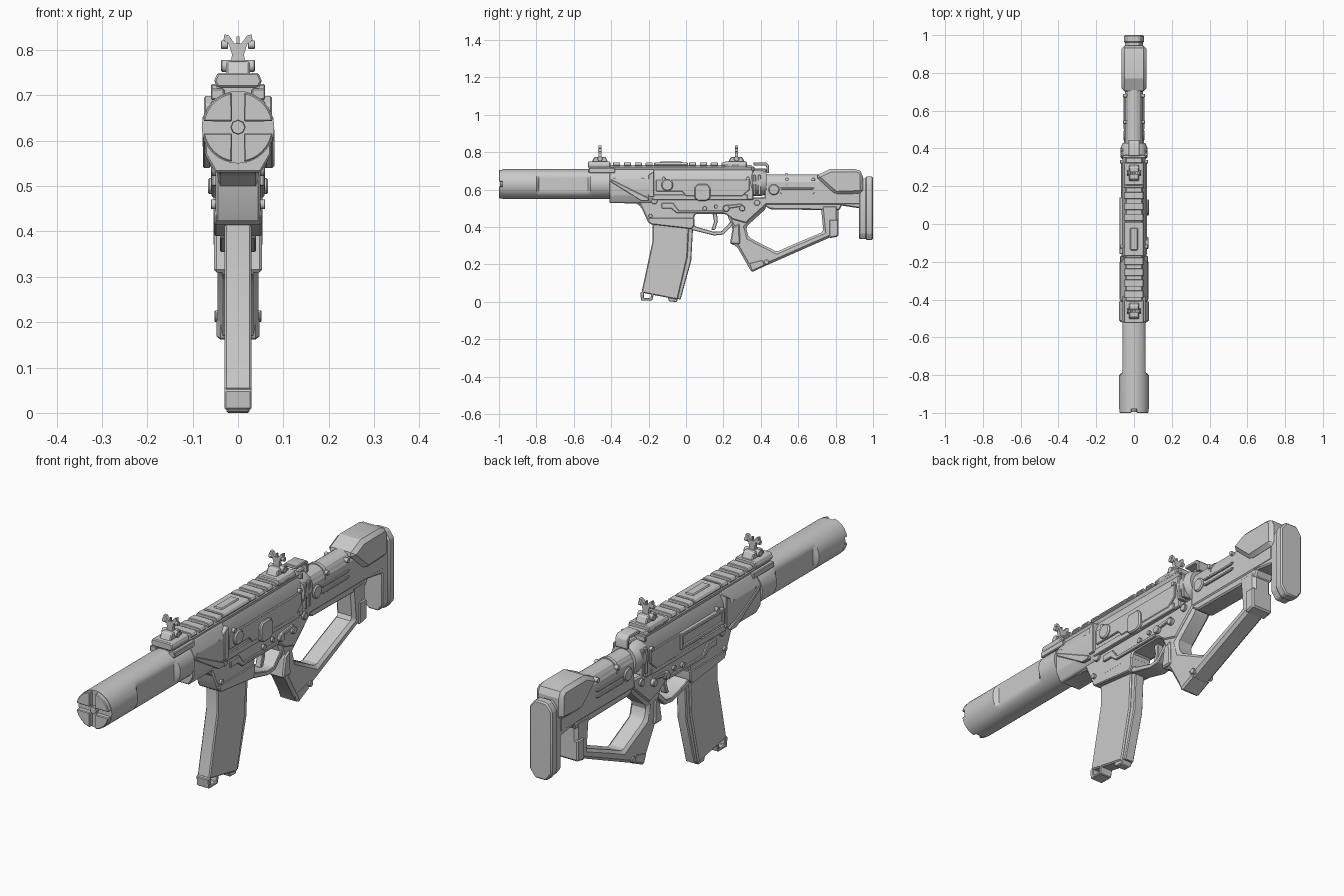
import bpy, bmesh, math
from mathutils import Vector

AX = {'X': lambda u, v, w: (w, u, v), 'Y': lambda u, v, w: (u, w, v), 'Z': lambda u, v, w: (u, v, w)}


def finish(name, bm, bevel=0.0):
    bmesh.ops.recalc_face_normals(bm, faces=bm.faces)
    if bevel:
        edges = [e for e in bm.edges if len(e.link_faces) == 2 and e.calc_face_angle(0) > 0.5]
        bmesh.ops.bevel(bm, geom=edges, offset=bevel, segments=1, affect='EDGES', clamp_overlap=True)
    me = bpy.data.meshes.new(name)
    bm.to_mesh(me)
    bm.free()
    ob = bpy.data.objects.new(name, me)
    bpy.context.collection.objects.link(ob)
    return ob


def prism(name, pts, a, b, axis='X', bevel=0.0):
    """Extrude a 2D outline from a to b along an axis."""
    bm = bmesh.new()
    f = bm.faces.new([bm.verts.new(AX[axis](u, v, a)) for u, v in pts])
    r = bmesh.ops.extrude_face_region(bm, geom=[f])
    d = Vector(AX[axis](0, 0, b - a))
    bmesh.ops.translate(bm, vec=d, verts=[g for g in r['geom'] if isinstance(g, bmesh.types.BMVert)])
    return finish(name, bm, bevel)


def slab(name, pts, half, bevel=0.0):
    return prism(name, pts, -half, half, 'X', bevel)


def box(name, x0, x1, y0, y1, z0, z1, bevel=0.0):
    return prism(name, [(y0, z0), (y1, z0), (y1, z1), (y0, z1)], x0, x1, 'X', bevel)


def lathe(name, rings, cz=0.63, n=32, clamp=None):
    """Closed tube along y from (y, radius) rings; clamp flattens chosen rings at +-x."""
    bm = bmesh.new()
    loops = []
    for i, (y, r) in enumerate(rings):
        lim = clamp[1] if clamp and i in clamp[0] else 9
        loops.append([bm.verts.new((max(-lim, min(lim, r * math.cos(2 * math.pi * k / n))), y,
                                    cz + r * math.sin(2 * math.pi * k / n))) for k in range(n)])
    for p, q in zip(loops, loops[1:]):
        for k in range(n):
            bm.faces.new((p[k], p[(k + 1) % n], q[(k + 1) % n], q[k]))
    bm.faces.new(loops[0])
    bm.faces.new(loops[-1])
    return finish(name, bm)


def ngon(cu, cv, r, n=12):
    return [(cu + r * math.cos(2 * math.pi * (k + .5) / n), cv + r * math.sin(2 * math.pi * (k + .5) / n)) for k in range(n)]


def pin(name, y, z, r, half, n=12):
    return prism(name, ngon(y, z, r, n), -half, half, 'X', r * .15)


# suppressor: tube with flat side panels, quartered muzzle face
lathe('suppressor', [(-.98, .08), (-.80, .08), (-.785, .08), (-.525, .08), (-.51, .08), (-.41, .08)], clamp=((2, 3), .061))
for q in range(4):
    a0 = q * math.pi / 2
    arc = [(.078 * math.cos(a0 + t), .63 + .078 * math.sin(a0 + t)) for t in [.17 + i * .1538 for i in range(9)]]
    c = a0 + math.pi / 4
    prism('muzzle_segment', [(.018 * math.cos(c), .63 + .018 * math.sin(c))] + arc, -1, -.975, 'Y', .003)
lathe('muzzle_hub', [(-.995, .015), (-.97, .017)], n=8)

# handguard
prism('handguard', [(-.05, .53), (.05, .53), (.073, .57), (.073, .66), (.045, .71), (-.045, .71), (-.073, .66), (-.073, .57)],
      -.41, -.17, 'Y', .004)
slab('handguard_underside', [(-.40, .57), (-.40, .53), (-.26, .525), (-.17, .43), (-.17, .57)], .045, .006)

# upper receiver and its raised side plates
prism('upper_receiver', [(-.062, .545), (.062, .545), (.062, .66), (.04, .712), (-.04, .712), (-.062, .66)],
      -.18, .36, 'Y', .004)
for s in (-1, 1):
    def side(name, pts, d0, d1, bevel=.003, s=s):
        return prism(name, pts, s * d0, s * d1, 'X', bevel)
    side('side_plate', [(-.16, .59), (-.02, .59), (0, .565), (.3, .565), (.34, .6), (.34, .655), (-.16, .655)], .05, .069)
    side('receiver_seam', [(-.18, .545), (.33, .545), (.33, .575), (-.18, .575)], .05, .066)
    side('handguard_rib', [(-.40, .655), (-.40, .64), (-.24, .54), (-.20, .54), (-.20, .555)], .06, .077)
    side('handguard_band', [(-.2, .56), (-.17, .56), (-.17, .7), (-.2, .68)], .04, .075)
    side('rail_clamp', [(-.52, .69), (-.38, .69), (-.38, .715), (-.52, .715)], .03, .06)
    # magwell trim
    side('magwell_trim', [(-.13, .53), (-.07, .53), (-.04, .49), (.2, .49), (.2, .475), (-.05, .475), (-.08, .5), (-.13, .5)], .04, .058)
    # selector levers and fire control knobs
    side('selector_knob', ngon(.215, .5, .018), .04, .066)
    side('selector_lever', [(.2, .495), (.3, .51), (.3, .525), (.2, .515)], .04, .06)
    side('grip_button', ngon(.30, .5, .016), .04, .066)
    for y, z in ((-.38, .655), (-.23, .655), (-.12, .66), (.33, .66), (.54, .655), (.68, .655)):
        side('screw', ngon(y, z, .01, 8), .035, .073 if y < .4 else .057, .001)

# right-side bolt release tab and round boss, left-side ejection port frame
prism('bolt_release', [(.045, .555), (.065, .54), (.11, .54), (.13, .555), (.13, .61), (.115, .63), (.06, .63), (.045, .61)], .05, .08, 'X', .005)
prism('side_boss', ngon(-.10, .625, .032, 16), .05, .078, 'X', .005)
for z in (.585, .64):
    box('port_frame', -.078, -.05, -.16, .14, z, z + .015, .003)
for y in (-.16, .125):
    box('port_frame', -.078, -.05, y, y + .015, .585, .655, .003)

# lower receiver with magwell
slab('lower_receiver', [(-.25, .55), (-.25, .53), (-.20, .42), (.035, .42), (.05, .47), (.21, .47), (.25, .44), (.32, .42),
                        (.43, .52), (.43, .56)], .05, .006)
slab('magwell_lip', [(-.205, .435), (-.19, .415), (.03, .39), (.045, .41), (.045, .45), (-.2, .45)], .053, .004)

# trigger guard and trigger
slab('trigger_guard', [(.03, .42), (.03, .385), (.15, .355), (.2, .36), (.25, .41), (.25, .44), (.19, .378), (.15, .375), (.06, .40)],
     .04, .003)
slab('trigger', [(.14, .48), (.165, .48), (.17, .43), (.155, .385), (.135, .385), (.15, .43)], .014, .003)

# magazine: curved body, narrower spine, base plate with pull loop
slab('magazine', [(-.18, .44), (-.18, .32), (-.238, .05), (-.045, .012), (.008, .24), (.018, .44)], .03, .005)
slab('magazine_spine', [(-.02, .44), (-.03, .24), (-.07, .03), (-.03, .01), (.028, .22), (.04, .44)], .023, .004)
slab('magazine_floor', [(-.10, .03), (-.09, .002), (-.05, 0), (-.04, .02)], .025, .003)
slab('magazine_loop', [(-.225, .06), (-.245, .05), (-.24, .008), (-.18, .008), (-.17, .05), (-.185, .05), (-.19, .02), (-.226, .02)],
     .03, .003)

# thumbhole grip and lower strut in one open outline
slab('grip_frame', [(.22, .53), (.225, .45), (.25, .40), (.235, .31), (.27, .30), (.35, .16), (.77, .345), (.815, .36), (.815, .52),
                    (.72, .52), (.735, .375), (.58, .31), (.485, .268), (.335, .345), (.32, .40), (.43, .50), (.43, .53)], .045, .012)
slab('grip_front_ridge', [(.235, .31), (.29, .31), (.285, .42), (.25, .40)], .053, .006)
slab('grip_heel', [(.35, .158), (.43, .195), (.41, .23), (.33, .21)], .047, .008)
slab('strut_cap', [(.765, .34), (.815, .35), (.815, .44), (.765, .44)], .05, .006)
pin('strut_pin', .43, .213, .013, .052)

# receiver collar, stock tube, lower stock rail
lathe('collar', [(.345, .062), (.355, .072), (.40, .072), (.43, .06)], cz=.637, n=24)
for y in (.36, .385):
    box('collar_lug', -.072, .072, y, y + .015, .57, .68, .003)
prism('stock_body', [(-.048, .52), (.048, .52), (.048, .64), (.03, .675), (-.03, .675), (-.048, .64)], .42, .93, 'Y', .006)
lathe('buffer_tube', [(.42, .045), (.93, .045)], cz=.637, n=24)
slab('stock_underside', [(.42, .53), (.42, .515), (.45, .495), (.82, .49), (.84, .53)], .043, .006)
for s in (-1, 1):
    for z in (.576, .602):
        prism('stock_slot_edge', [(.51, z), (.68, z), (.69, z + .01), (.50, z + .01)], s * .04, s * .055, 'X', .002)
    prism('tube_boss', ngon(.47, .6, .03, 12), s * .03, s * .056, 'X', .005)
lathe('tube_ring', [(.53, .05), (.545, .05)], cz=.637, n=24)

# cheek piece: rounded roof section trimmed by a raked nose
nose = [(.69, .672), (.77, .71), (.92, .71), (.945, .69), (.945, .58), (.80, .575), (.77, .60)]
slab('cheek_piece', nose, .065, .022)
slab('stock_rear_block', [(.80, .60), (.94, .60), (.96, .52), (.93, .50), (.80, .52)], .046, .006)

# butt pad: capsule plates
def capsule(h, z0, z1):
    c = .4 * h
    return [(-h + c * 1.2, z0), (h - c * 1.2, z0), (h, z0 + c * 1.6), (h, z1 - c * 1.6), (h - c * 1.2, z1), (-h + c * 1.2, z1),
            (-h, z1 - c * 1.6), (-h, z0 + c * 1.6)]
prism('butt_plate', capsule(.047, .335, .66), .925, .965, 'Y', .004)
prism('butt_pad', capsule(.054, .332, .67), .96, 1.0, 'Y', .006)

# top rail with teeth and raised middle block
prism('rail_base', [(-.04, .70), (.04, .70), (.048, .72), (.04, .733), (-.04, .733), (-.048, .72)], -.51, .35, 'Y')
tooth = [(-.04, .722), (.04, .722), (.053, .731), (.045, .745), (-.045, .745), (-.053, .731)]
for i in range(12):
    y = -.39 + i * .058
    if not -.17 < y < .01:
        prism('rail_tooth', tooth, y, y + .038, 'Y', .002)
prism('rail_middle', tooth, -.17, .01, 'Y', .003)
box('rail_insert', -.02, .02, -.14, -.02, .74, .75, .004)

# folding sights
def sight(label, y):
    prism(label + '_mount', [(-.045, .718), (.045, .718), (.053, .731), (.045, .75), (-.045, .75), (-.053, .731)],
          y - .065, y + .055, 'Y', .004)
    slab(label + '_base', [(y - .045, .745), (y + .045, .745), (y + .03, .775), (y - .03, .775)], .026, .004)
    pin(label + '_hinge', y, .765, .014, .037)
    prism(label + '_neck', [(-.018, .76), (.018, .76), (.013, .79), (.02, .812), (.032, .822), (.03, .835), (.02, .832), (.008, .815),
                            (-.008, .815), (-.02, .832), (-.03, .835), (-.032, .822), (-.02, .812), (-.013, .79)],
          y - .008, y + .008, 'Y')
    box(label + '_post', -.003, .003, y - .004, y + .004, .81, .83)
    for s in (-1, 1):
        prism(label + '_dial', ngon(y, .812, .01, 8), s * .022, s * .037, 'X', .001)
sight('front_sight', -.46)
sight('rear_sight', .27)

# charging handle loop
box('charging_handle', -.02, .02, .30, .43, .69, .712, .004)
slab('charging_loop', [(.36, .745), (.43, .745), (.445, .73), (.445, .69), (.43, .69), (.43, .722), (.425, .73), (.36, .73)], .03, .003)
box('charging_latch', -.06, .06, .35, .365, .70, .725, .003)

# receiver pins through both sides
for y, z, r in ((-.17, .54, .018), (-.19, .46, .011), (.10, .50, .012), (.16, .51, .01), (.38, .53, .016)):
    pin('receiver_pin', y, z, r, .06)

bpy.ops.object.select_all(action='SELECT')
bpy.context.view_layer.objects.active = bpy.data.objects['suppressor']
bpy.ops.object.shade_smooth_by_angle(angle=math.radians(25))
